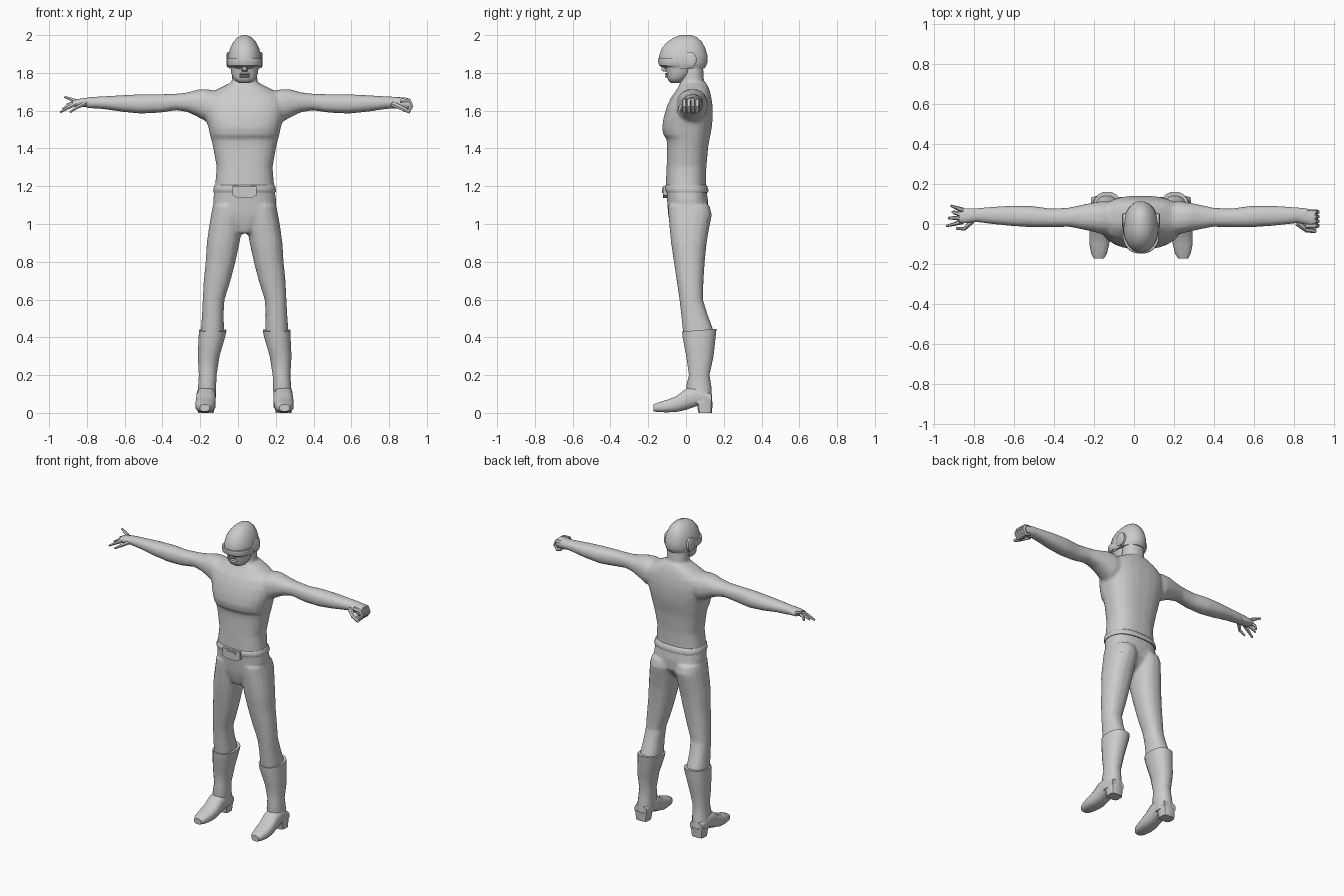
import bpy, bmesh, math
from mathutils import Vector as V

CX = 0.035  # body centre line
grey = bpy.data.materials.new("plain grey")
grey.diffuse_color = (0.6, 0.6, 0.6, 1)


def finish(name, bm, angle=50):
    bmesh.ops.recalc_face_normals(bm, faces=bm.faces)
    me = bpy.data.meshes.new(name)
    bm.to_mesh(me)
    bm.free()
    me.materials.append(grey)
    ob = bpy.data.objects.new(name, me)
    bpy.context.collection.objects.link(ob)
    bpy.ops.object.select_all(action='DESELECT')
    ob.select_set(True)
    bpy.context.view_layer.objects.active = ob
    bpy.ops.object.shade_smooth_by_angle(angle=math.radians(angle))
    return ob


def skin(bm, sections, n=16):
    """Bridge (centre, u, v, exponent) rings into a closed tube."""
    rings = []
    for c, u, v, e in sections:
        ring = []
        for i in range(n):
            a = 2 * math.pi * (i + 0.5) / n
            co, si = math.cos(a), math.sin(a)
            ring.append(bm.verts.new(c + u * math.copysign(abs(co) ** (2 / e), co)
                                     + v * math.copysign(abs(si) ** (2 / e), si)))
        rings.append(ring)
    for p, q in zip(rings, rings[1:]):
        for i in range(n):
            j = (i + 1) % n
            bm.faces.new((p[i], p[j], q[j], q[i]))
    bm.faces.new(rings[0])
    bm.faces.new(rings[-1])


def box_rings(rows, axis, s=1, e=2.3):
    """Rows of (position, a0, a1, b0, b1) along an axis, x mirrored by s."""
    out = []
    for t, a0, a1, b0, b1 in rows:
        a, b, ra, rb = (a0 + a1) / 2, (b0 + b1) / 2, (a1 - a0) / 2, (b1 - b0) / 2
        if axis == 'z':    # a = x, b = y
            out.append((V((CX + s * a, b, t)), V((ra, 0, 0)), V((0, rb, 0)), e))
        elif axis == 'x':  # a = y, b = z
            out.append((V((CX + s * t, a, b)), V((0, ra, 0)), V((0, 0, rb)), e))
        else:              # a = x, b = z
            out.append((V((CX + s * a, t, b)), V((ra, 0, 0)), V((0, 0, rb)), e))
    return out


def stack(rows):
    """(z, half width, front, back) -> symmetric rows."""
    return [(z, -h, h, f, b) for z, h, f, b in rows]


def part(name, rows, axis, s=1, e=2.3, n=16, angle=50):
    bm = bmesh.new()
    skin(bm, box_rings(rows, axis, s, e), n)
    return finish(name, bm, angle)


def tube(bm, points, r0, r1, n=6):
    pts = [V(p) for p in points]
    out = []
    for i, p in enumerate(pts):
        t = (pts[min(i + 1, len(pts) - 1)] - pts[max(i - 1, 0)]).normalized()
        u = t.cross(V((0, 1, 0))).normalized()
        r = r0 + (r1 - r0) * i / (len(pts) - 1)
        out.append((p, u * r, t.cross(u) * r, 2))
    skin(bm, out, n)


# body: torso, legs, arms and neck fused into one skin
torso = [(0.95, 0.035, -0.07, 0.02), (1.0, 0.09, -0.085, 0.08), (1.05, 0.15, -0.095, 0.115),
         (1.12, 0.168, -0.10, 0.118), (1.2, 0.157, -0.108, 0.105), (1.3, 0.148, -0.103, 0.108),
         (1.41, 0.168, -0.10, 0.118), (1.45, 0.178, -0.103, 0.125), (1.47, 0.184, -0.12, 0.13),
         (1.51, 0.192, -0.127, 0.137), (1.56, 0.207, -0.12, 0.142), (1.62, 0.215, -0.103, 0.142),
         (1.67, 0.205, -0.08, 0.135), (1.71, 0.15, -0.05, 0.125), (1.745, 0.08, -0.03, 0.11)]
neck = [(1.66, 0.1, -0.05, 0.12), (1.72, 0.08, -0.038, 0.115), (1.76, 0.068, -0.03, 0.095),
        (1.86, 0.068, -0.02, 0.09)]
leg = [(1.1, 0.01, 0.168, -0.095, 0.125), (1.05, 0.005, 0.178, -0.094, 0.138),
       (0.98, 0.012, 0.19, -0.088, 0.124), (0.9, 0.026, 0.201, -0.08, 0.11),
       (0.8, 0.048, 0.207, -0.065, 0.10), (0.7, 0.074, 0.217, -0.05, 0.093),
       (0.6, 0.106, 0.222, -0.035, 0.09), (0.52, 0.111, 0.226, -0.026, 0.115),
       (0.44, 0.108, 0.232, -0.018, 0.145), (0.38, 0.115, 0.235, -0.008, 0.145)]
arm = [(0.12, -0.05, 0.11, 1.55, 1.70), (0.2, -0.05, 0.115, 1.54, 1.715),
       (0.25, -0.037, 0.106, 1.568, 1.712), (0.3, -0.026, 0.096, 1.592, 1.697),
       (0.36, -0.014, 0.082, 1.602, 1.69), (0.45, -0.017, 0.077, 1.589, 1.687),
       (0.55, -0.017, 0.091, 1.584, 1.687), (0.65, -0.01, 0.092, 1.594, 1.682),
       (0.75, 0.0, 0.086, 1.609, 1.676), (0.84, 0.012, 0.078, 1.614, 1.671)]
bm = bmesh.new()
skin(bm, box_rings(stack(torso), 'z', e=2.5), 24)
skin(bm, box_rings(stack(neck), 'z'))
for s in (-1, 1):
    skin(bm, box_rings(leg, 'z', s))
    skin(bm, box_rings(arm, 'x', s))
body = finish("body", bm)
rm = body.modifiers.new("fuse", 'REMESH')
rm.mode, rm.voxel_size, rm.use_smooth_shade = 'VOXEL', 0.009, True
sm = body.modifiers.new("soften", 'SMOOTH')
sm.factor, sm.iterations = 0.5, 4
dc = body.modifiers.new("reduce", 'DECIMATE')
dc.ratio = 0.25

# belt, buckle plate and buckle centre
part("belt", stack([(1.168, 0.165, -0.108, 0.117), (1.176, 0.168, -0.113, 0.121),
                    (1.2, 0.163, -0.114, 0.113), (1.207, 0.158, -0.108, 0.107)]), 'z', e=2.5, n=24)
bm = bmesh.new()
for w, z0, z1, front in ((0.064, 1.138, 1.202, -0.122), (0.032, 1.163, 1.192, -0.128)):
    outline = [(-w, z1), (w, z1), (w, z0 + 0.015), (w * 0.6, z0), (-w * 0.6, z0), (-w, z0 + 0.015)]
    f = bm.faces.new([bm.verts.new((CX + x, front, z)) for x, z in outline])
    ext = bmesh.ops.extrude_face_region(bm, geom=[f])
    bmesh.ops.translate(bm, vec=(0, 0.03, 0),
                        verts=[g for g in ext['geom'] if isinstance(g, bmesh.types.BMVert)])
finish("buckle", bm, 20)

# boots: shaft with a peaked back cuff, foot and heel
shaft = [(0.437, 0.095, 0.243, -0.022, 0.163), (0.41, 0.1, 0.244, -0.02, 0.16),
         (0.3, 0.132, 0.249, 0.0, 0.147), (0.2, 0.148, 0.243, 0.015, 0.125),
         (0.14, 0.15, 0.247, 0.0, 0.135), (0.05, 0.153, 0.254, 0.03, 0.14)]
foot = [(0.135, 0.158, 0.25, 0.04, 0.1), (0.06, 0.153, 0.254, 0.035, 0.145),
        (0.0, 0.153, 0.256, 0.015, 0.13), (-0.05, 0.152, 0.26, 0.004, 0.09),
        (-0.1, 0.158, 0.26, 0.002, 0.07), (-0.15, 0.17, 0.25, 0.004, 0.055),
        (-0.172, 0.185, 0.238, 0.008, 0.045)]
heel = [(0.0, 0.163, 0.248, 0.065, 0.138), (0.06, 0.156, 0.252, 0.055, 0.142)]
for s, side in ((-1, "right"), (1, "left")):
    boot = part(side + "_boot_shaft", shaft, 'z', s, angle=40)
    for v in boot.data.vertices:      # cuff rises toward the back
        if v.co.z > 0.4:
            v.co.z += 0.08 * (v.co.y - 0.06)
    part(side + "_boot_foot", foot, 'y', s, 2.8, 12, 45)
    part(side + "_boot_heel", heel, 'z', s, 3.5, 12, 40)

# helmet
part("helmet", stack([(2.0, 0.012, -0.025, 0.03), (1.988, 0.038, -0.065, 0.06),
                      (1.965, 0.06, -0.10, 0.085), (1.93, 0.078, -0.13, 0.104),
                      (1.89, 0.088, -0.144, 0.115), (1.855, 0.09, -0.144, 0.115),
                      (1.84, 0.088, -0.136, 0.11), (1.822, 0.083, -0.11, 0.098)]), 'z', e=2.1, n=20, angle=40)
# brow band running around the front
part("visor_band", stack([(1.875, 0.09, -0.148, 0.03), (1.862, 0.092, -0.15, 0.03),
                          (1.84, 0.09, -0.143, 0.03), (1.832, 0.085, -0.132, 0.03)]), 'z', e=2.1, n=20, angle=30)
# lower face, nose, lips
part("face", stack([(1.84, 0.076, -0.118, 0.05), (1.8, 0.072, -0.102, 0.035),
                    (1.775, 0.064, -0.102, 0.01), (1.757, 0.05, -0.092, -0.01),
                    (1.747, 0.03, -0.08, -0.03)]), 'z', n=16)
part("nose", stack([(1.845, 0.012, -0.13, -0.09), (1.815, 0.019, -0.132, -0.09),
                    (1.807, 0.015, -0.12, -0.09)]), 'z', n=8)
for name, z in (("upper_lip", 1.794), ("lower_lip", 1.781)):
    part(name, stack([(z - 0.005, 0.026, -0.107, -0.08), (z, 0.029, -0.112, -0.08),
                      (z + 0.005, 0.026, -0.107, -0.08)]), 'z', n=10)
# ear guards
for s, side in ((-1, "right"), (1, "left")):
    part(side + "_ear_guard", [(0.06, -0.02, 0.056, 1.826, 1.912), (0.09, -0.02, 0.056, 1.826, 1.912),
                               (0.096, -0.01, 0.046, 1.837, 1.9)], 'x', s, n=12, angle=30)

# open hand with spread fingers
bm = bmesh.new()
skin(bm, box_rings([(0.81, 0.012, 0.078, 1.616, 1.67), (0.85, 0.008, 0.08, 1.618, 1.668),
                    (0.89, 0.002, 0.08, 1.62, 1.66), (0.912, 0.008, 0.075, 1.628, 1.655)], 'x', -1), 12)
for pts in ([(-0.86, 0.012, 1.636), (-0.90, 0.0, 1.615), (-0.94, -0.01, 1.592)],
            [(-0.87, 0.03, 1.638), (-0.905, 0.03, 1.622), (-0.93, 0.03, 1.608)],
            [(-0.87, 0.05, 1.642), (-0.902, 0.058, 1.63), (-0.91, 0.06, 1.605)],
            [(-0.86, 0.07, 1.65), (-0.89, 0.081, 1.663), (-0.918, 0.092, 1.672)],
            [(-0.81, 0.015, 1.638), (-0.85, -0.025, 1.618), (-0.89, -0.022, 1.592)]):
    tube(bm, pts, 0.013, 0.006)
finish("open_hand", bm)

# closed hand with curled fingers and thumb across the front
bm = bmesh.new()
skin(bm, box_rings([(0.77, 0.01, 0.08, 1.612, 1.672), (0.81, 0.0, 0.082, 1.61, 1.672),
                    (0.85, -0.014, 0.075, 1.606, 1.67), (0.873, -0.012, 0.07, 1.604, 1.665)], 'x'), 12)
for y in (0.06, 0.037, 0.014, -0.009):
    tube(bm, [(0.86, y, 1.652), (0.908, y, 1.651), (0.918, y, 1.622), (0.902, y, 1.597),
              (0.875, y, 1.605)], 0.014, 0.011)
tube(bm, [(0.82, 0.005, 1.635), (0.865, -0.03, 1.615), (0.91, -0.036, 1.592)], 0.016, 0.01)
finish("closed_hand", bm)
